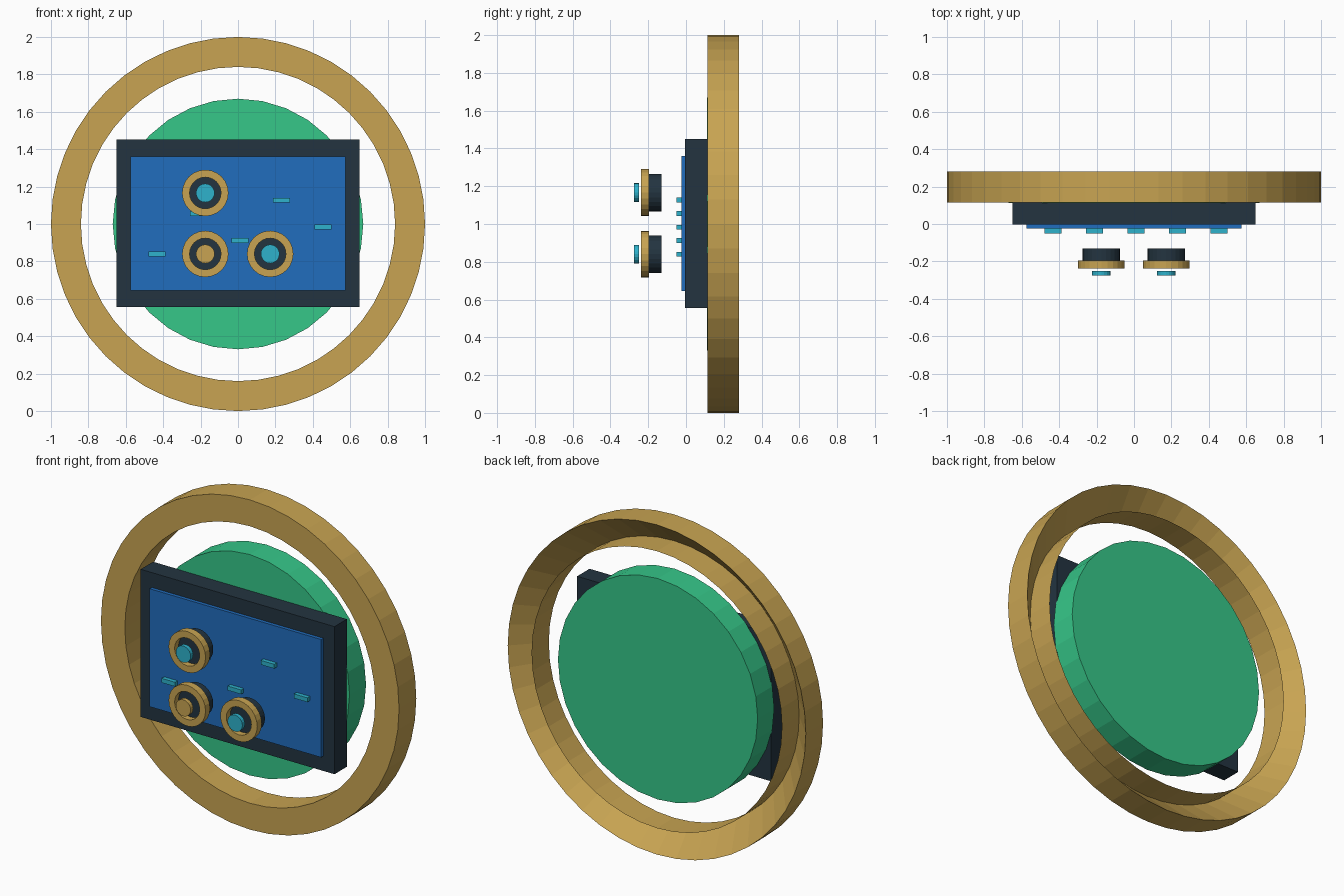
import bpy, bmesh, math
from mathutils import Matrix, Vector

cube = bpy.data.objects.get("Cube")
if cube:
    bpy.data.objects.remove(cube, do_unlink=True)


def material(name, rgb):
    """Flat material from display values, stored as linear."""
    lin = [((c / 255 + 0.055) / 1.055) ** 2.4 for c in rgb] + [1.0]
    m = bpy.data.materials.new(name)
    m.use_nodes = True
    m.diffuse_color = lin
    m.node_tree.nodes["Principled BSDF"].inputs["Base Color"].default_value = lin
    return m


gold = material("gold", (200, 164, 82))
dark = material("dark slate", (35, 52, 64))
blue = material("screen blue", (33, 109, 189))
green = material("green", (54, 199, 137))
cyan = material("cyan", (46, 178, 204))


def finish(name, bm, mat):
    mesh = bpy.data.meshes.new(name)
    bm.to_mesh(mesh)
    bm.free()
    mesh.materials.append(mat)
    obj = bpy.data.objects.new(name, mesh)
    bpy.context.collection.objects.link(obj)
    return obj


def box(name, x, z, width, height, front, back, mat):
    bm = bmesh.new()
    place = Matrix.Translation((x, (front + back) / 2, z))
    size = Matrix.Diagonal((width, back - front, height, 1))
    bmesh.ops.create_cube(bm, size=1, matrix=place @ size)
    return finish(name, bm, mat)


def disc(name, x, z, radius, front, back, mat, sides):
    bm = bmesh.new()
    place = Matrix.Translation((x, (front + back) / 2, z))
    bmesh.ops.create_cone(bm, cap_ends=True, segments=sides, radius1=radius,
                          radius2=radius, depth=back - front,
                          matrix=place @ Matrix.Rotation(math.pi / 2, 4, 'X'))
    return finish(name, bm, mat)


def ring(name, x, z, outer, inner, front, back, mat, sides):
    """Flat-fronted ring whose back is hollowed by a sloping face."""
    bm = bmesh.new()

    def loop(radius, y):
        angles = [2 * math.pi * i / sides for i in range(sides)]
        return [bm.verts.new((x + radius * math.cos(a), y, z + radius * math.sin(a)))
                for a in angles]

    outer_front, outer_back = loop(outer, front), loop(outer, back)
    inner_front, inner_back = loop(inner, front), loop(inner, back)
    for p, q in ((outer_back, outer_front), (outer_front, inner_front),
                 (inner_front, inner_back), (inner_front, outer_back)):
        for i in range(sides):
            j = (i + 1) % sides
            bm.faces.new((p[i], p[j], q[j], q[i]))
    return finish(name, bm, mat)


# Large surround and backing disc
ring("outer_ring", 0, 1, 1.0, 0.84, 0.115, 0.28, gold, 48)
disc("back_disc", 0, 1, 0.67, 0.112, 0.27, green, 32)

# Panel with raised screen
box("panel_frame", 0, 1.003, 1.3, 0.895, -0.004, 0.115, dark)
box("screen", 0, 1.003, 1.15, 0.715, -0.025, 0.0, blue)

# Small marker bars spread across the screen
for i, z in enumerate((0.84, 1.055, 0.912, 1.127, 0.983)):
    box(f"marker_bar_{i + 1}", -0.433 + 0.222 * i, z, 0.09, 0.026, -0.05, -0.025, cyan)

# Floating dials: base, rim and cap
for name, x, z, cap in (("upper", -0.175, 1.166, cyan),
                        ("lower_right", -0.175, 0.84, gold),
                        ("lower_left", 0.172, 0.84, cyan)):
    disc(f"{name}_dial_base", x, z, 0.1, -0.2, -0.13, dark, 24)
    ring(f"{name}_dial_rim", x, z, 0.124, 0.084, -0.238, -0.195, gold, 24)
    disc(f"{name}_dial_cap", x, z, 0.05, -0.275, -0.25, cap, 20)
